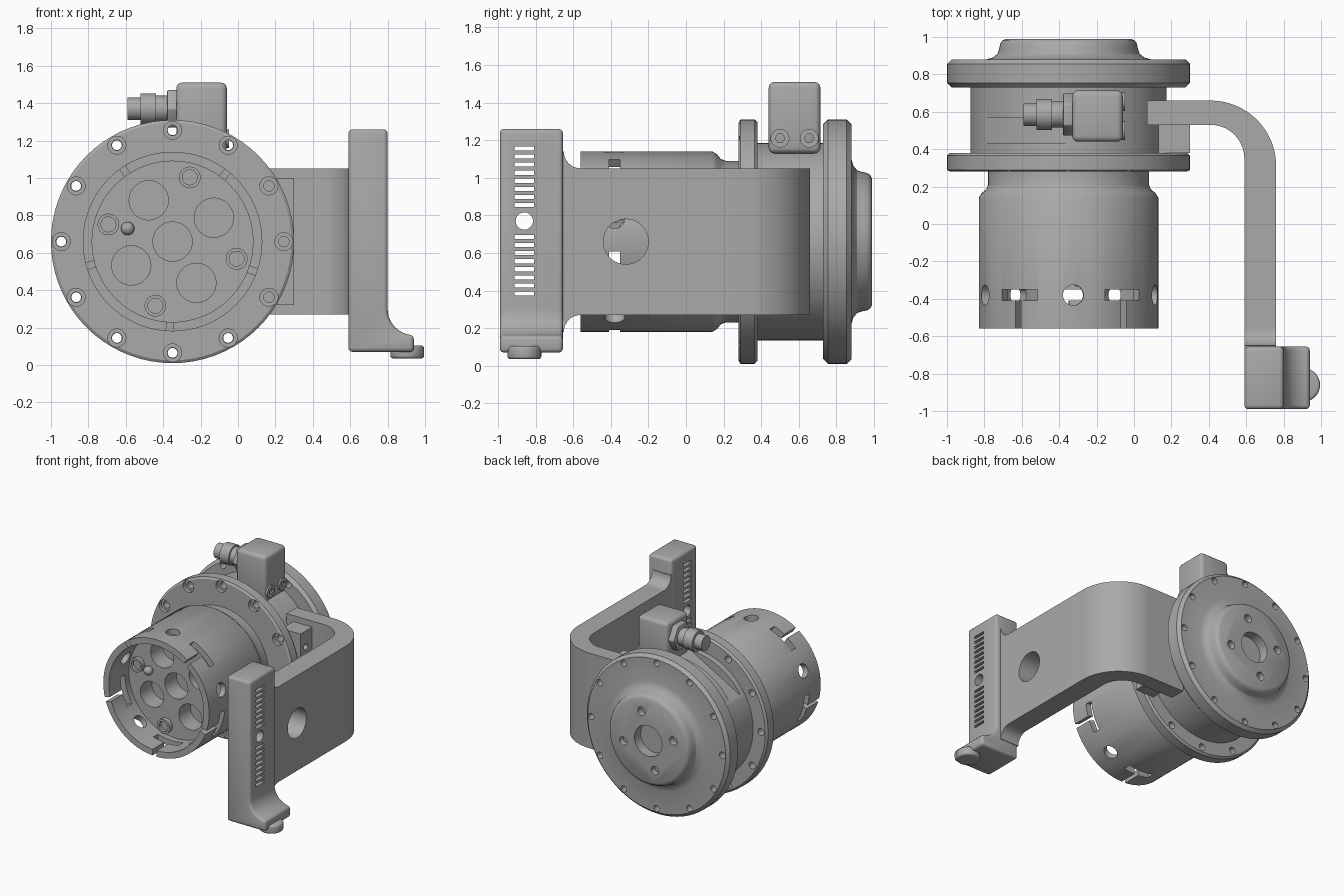
import bpy, bmesh
from math import sin, cos, pi, radians
from mathutils import Matrix, Vector

if "Cube" in bpy.data.objects:
    bpy.data.objects.remove(bpy.data.objects["Cube"])

grey = bpy.data.materials.new("machined_grey")
grey.use_nodes = True
grey.diffuse_color = (0.4, 0.4, 0.4, 1)
grey.node_tree.nodes["Principled BSDF"].inputs["Base Color"].default_value = (0.4, 0.4, 0.4, 1)

CX, CZ = -0.35, 0.66  # main axis, running along y


def polar(r, deg, y):
    a = radians(deg)
    return Vector((CX + r * sin(a), y, CZ + r * cos(a)))


def finish(bm, name):
    bmesh.ops.recalc_face_normals(bm, faces=bm.faces)
    mesh = bpy.data.meshes.new(name)
    bm.to_mesh(mesh)
    bm.free()
    mesh.materials.append(grey)
    ob = bpy.data.objects.new(name, mesh)
    bpy.context.collection.objects.link(ob)
    return ob


def lathe(name, rings, seg=72):
    """Revolve (y, radius) rings about the main axis and cap both ends."""
    bm = bmesh.new()
    loops = [[bm.verts.new(polar(r, 360 * i / seg, y)) for i in range(seg)] for y, r in rings]
    for a, b in zip(loops, loops[1:]):
        for i in range(seg):
            j = (i + 1) % seg
            bm.faces.new((a[i], a[j], b[j], b[i]))
    bm.faces.new(loops[0])
    bm.faces.new(loops[-1])
    return finish(bm, name)


def prism(name, outline, axis, lo, hi):
    """Extrude a flat outline along one axis."""
    bm = bmesh.new()

    def at(p, d):
        c = list(p)
        c.insert("xyz".index(axis), d)
        return c
    face = bm.faces.new([bm.verts.new(at(p, lo)) for p in outline])
    ext = bmesh.ops.extrude_face_region(bm, geom=[face])
    shift = Vector(at((0, 0), hi - lo))
    bmesh.ops.translate(bm, vec=shift, verts=[g for g in ext["geom"] if isinstance(g, bmesh.types.BMVert)])
    return finish(bm, name)


def arc(cx, cy, r, start, end, n=10):
    angles = [radians(start + (end - start) * i / n) for i in range(n + 1)]
    return [(cx + r * cos(a), cy + r * sin(a)) for a in angles]


def add_rod(bm, centre, r, length, axis, seg=24):
    rot = Vector((0, 0, 1)).rotation_difference(Vector(axis)).to_matrix().to_4x4()
    bmesh.ops.create_cone(bm, cap_ends=True, segments=seg, radius1=r, radius2=r, depth=length,
                          matrix=Matrix.Translation(centre) @ rot)


def add_box(bm, centre, size, roll=0):
    bmesh.ops.create_cube(bm, size=1, matrix=Matrix.Translation(centre)
                          @ Matrix.Rotation(radians(roll), 4, "Y") @ Matrix.Diagonal((*size, 1)))


def rods(name, items, axis, seg=24):
    bm = bmesh.new()
    for centre, r, length in items:
        add_rod(bm, centre, r, length, axis, seg)
    return finish(bm, name)


def apply_mod(ob, kind, **settings):
    bpy.context.view_layer.objects.active = ob
    mod = ob.modifiers.new("m", kind)
    for key, value in settings.items():
        setattr(mod, key, value)
    bpy.ops.object.modifier_apply(modifier=mod.name)


def cut(ob, cutter):
    cutter.hide_render = True
    apply_mod(ob, "BOOLEAN", operation="DIFFERENCE", solver="EXACT", object=cutter)
    bpy.data.objects.remove(cutter)


def bevel(ob, width, segments=3):
    apply_mod(ob, "BEVEL", width=width, segments=segments, limit_method="ANGLE", angle_limit=radians(40))


Y = (0, 1, 0)
X = (1, 0, 0)
bolt_angles = range(0, 360, 30)

# Front flange with counterbored bolt holes
flange = lathe("front_flange", [(.28, .635), (.29, .65), (.365, .65), (.38, .635)])
cut(flange, rods("bolt_bores", [(polar(.595, a, .33), .028, .3) for a in bolt_angles], Y))
cut(flange, rods("counterbores", [(polar(.595, a, .27), .048, .08) for a in bolt_angles], Y))

# Rear cap, flange and hub
cap = lathe("rear_cap", [(.73, .625), (.755, .65), (.855, .65), (.88, .625), (.88, .44), (.89, .405),
                         (.91, .38), (.94, .37), (.965, .365), (.98, .355), (.99, .335)])
cut(cap, rods("cap_bores", [(polar(.595, a, .8), .026, .3) for a in bolt_angles], Y))
cut(cap, rods("hub_bores", [(polar(0, 0, .99), .125, .16)]
              + [(polar(.235, a, .99), .034, .1) for a in range(15, 360, 90)], Y, 32))

# Middle drum with a flat pocket
drum = lathe("middle_drum", [(.37, .525), (.74, .525)])
bm = bmesh.new()
add_box(bm, polar(.56, -29, .5), (.56, .14, .2), -29)
cut(drum, finish(bm, "pocket"))

# Open front cup with T-slots and round holes in its wall
cup = lathe("front_cup", [(-.30, .43), (-.56, .43), (-.56, .48), (.14, .48), (.165, .465),
                          (.185, .44), (.21, .43), (.29, .43)])
for k in range(5):
    a = 72 * k
    bm = bmesh.new()
    add_box(bm, polar(.46, a - 34, -.38), (.23, .06, .16), a - 34)
    cut(cup, finish(bm, "slot_bar"))
    bm = bmesh.new()
    add_box(bm, polar(.46, a - 34, -.48), (.035, .2, .14), a - 34)
    cut(cup, finish(bm, "slot_stem"))
    bm = bmesh.new()
    p, q = polar(.39, a + 3, -.38), polar(.53, a + 3, -.38)
    add_rod(bm, (p + q) / 2, .055, .14, q - p)
    cut(cup, finish(bm, "wall_hole"))
floor_holes = [(polar(0, 0, -.3), .105, .3)] + [(polar(.255, a, -.3), .105, .3) for a in range(60, 420, 90)]
cut(cup, rods("floor_holes", floor_holes, Y, 32))

# Screws and locating ball on the cup floor
screws = rods("floor_screws", [(polar(.355, a, -.31), .058, .05) for a in range(15, 375, 90)], Y)
cut(screws, rods("screw_sockets", [(polar(.355, a, -.335), .04, .05) for a in range(15, 375, 90)], Y))
bm = bmesh.new()
bmesh.ops.create_uvsphere(bm, u_segments=20, v_segments=12, radius=.036,
                          matrix=Matrix.Translation((CX - .24, -.32, CZ + .07)))
finish(bm, "locating_ball")

# Bent bracket arm
arm = prism("bracket_arm", [(.07, .66)] + arc(.41, .31, .35, 90, 0, 16) + [(.76, -.67), (.59, -.67)]
            + arc(.41, .35, .18, 0, 90) + [(.07, .53)], "z", .27, 1.05)
cut(arm, rods("arm_window", [((.68, -.32, CZ), .12, .4)], X, 40))

# Flared root where the arm meets the end block
prism("arm_flare", arc(-.56, 1.14, .09, 180, 270) + arc(-.56, .18, .09, 90, 180)
      + [(-.67, .18), (-.67, 1.14)], "x", .59, .76)

# Mounting pad between arm and drum
pad = prism("mounting_pad", [(.13, .38), (.30, .38), (.30, .54), (.13, .54)], "z", .32, 1.0)
cut(pad, rods("pad_holes", [((.3, .45, z), .025, .1) for z in (.45, .87)], X))

# End block with curved foot and vent slots
block = prism("end_block", [(.59, .07), (.94, .07)] + arc(.94, .30, .14, 270, 180)
              + [(.80, 1.26), (.59, 1.26)], "y", -.99, -.655)
bevel(block, .025)
bm = bmesh.new()
for side in (-1, 1):
    for k in range(8):
        add_box(bm, (.7, -.86, .77 + side * (.085 + .043 * k)), (.5, .105, .022))
add_rod(bm, (.7, -.86, .77), .046, .5, X)
cut(block, finish(bm, "vents"))

# Round knob under the foot
knob = rods("foot_knob", [((.905, -.86, .07), .09, .07)], (0, 0, 1), 32)
bevel(knob, .015)

# Cable connector housing
housing = prism("connector_housing", [(-.33, .44), (-.06, .44), (-.06, .715), (-.33, .715)], "z", 1.13, 1.51)
bevel(housing, .03)
heads = [((-.06, y, 1.21), .05, .025) for y in (.5, .655)]
head = rods("housing_screws", heads, X)
cut(head, rods("housing_sockets", [((-.045, y, 1.21), .025, .03) for y in (.5, .655)], X, 6))

# Connector collar and barrel
collar = rods("connector_collar", [((-.35, .585, 1.37), .115, .06)], X, 6)
bevel(collar, .008, 2)
barrel = rods("connector_barrel", [((-.40, .585, 1.37), .07, .12), ((-.48, .585, 1.37), .083, .085)], X, 32)
cut(barrel, rods("barrel_bore", [((-.52, .585, 1.37), .06, .14)], X, 32))
rods("connector_pins", [((-.47, .585 + .03 * cos(a), 1.37 + .03 * sin(a)), .009, .08)
                        for a in (0, pi / 2, pi, 3 * pi / 2)], X, 10)

# Smooth curved surfaces while keeping hard edges
for ob in bpy.context.scene.objects:
    ob.select_set(ob.type == "MESH")
bpy.context.view_layer.objects.active = flange
bpy.ops.object.shade_smooth_by_angle(angle=radians(32))
